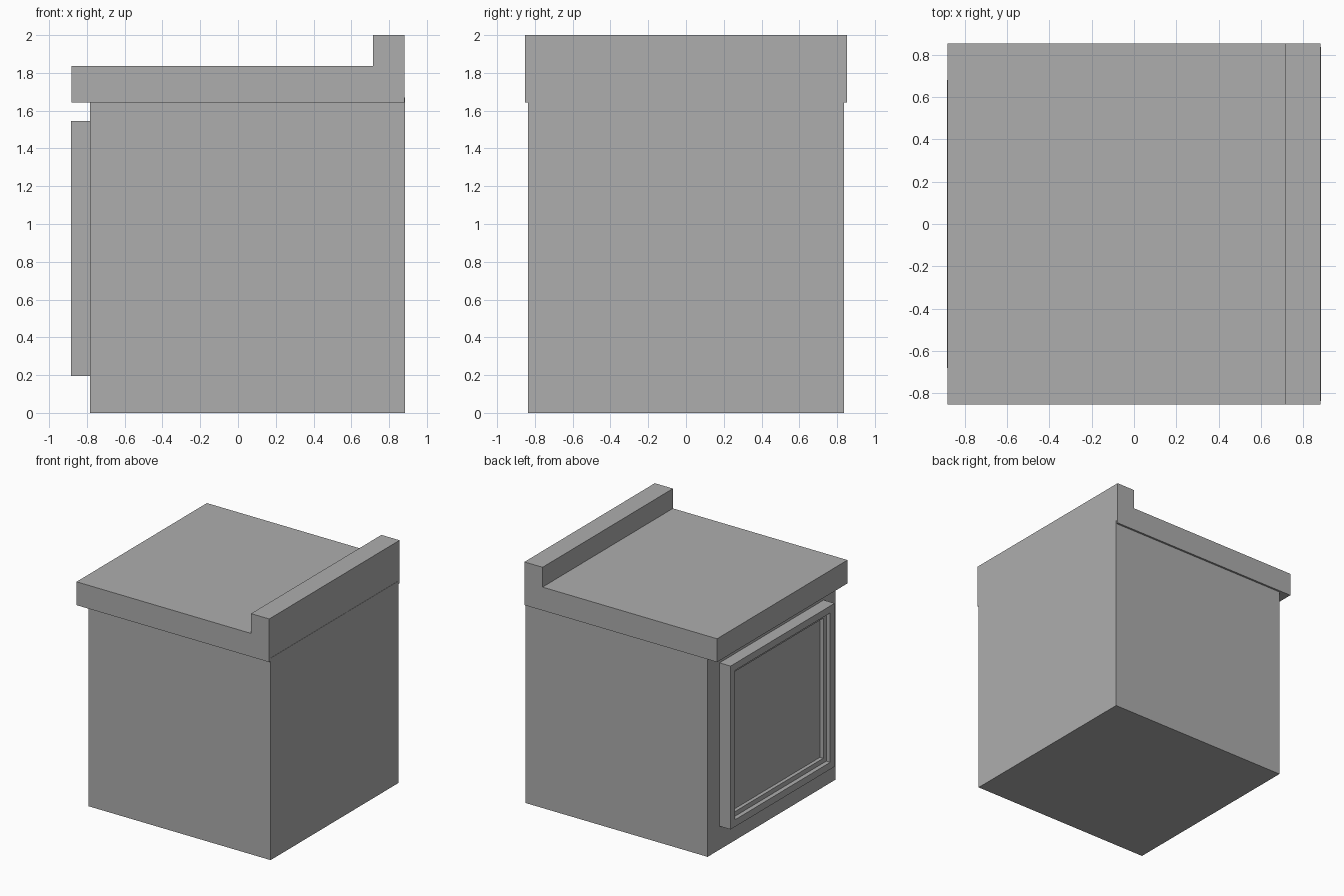
import bpy
import bmesh

cube = bpy.data.objects.get("Cube")
if cube:
    bpy.data.objects.remove(cube, do_unlink=True)

GREY = (0.42, 0.42, 0.42, 1.0)
grey = bpy.data.materials.new("plain_grey")
grey.use_nodes = True
grey.diffuse_color = GREY
grey.node_tree.nodes["Principled BSDF"].inputs["Base Color"].default_value = GREY


def add_object(name, bm):
    bmesh.ops.recalc_face_normals(bm, faces=bm.faces)
    mesh = bpy.data.meshes.new(name)
    bm.to_mesh(mesh)
    bm.free()
    mesh.materials.append(grey)
    obj = bpy.data.objects.new(name, mesh)
    bpy.context.collection.objects.link(obj)
    return obj


def make_box(x0, x1, half_depth, z0, z1):
    bm = bmesh.new()
    bmesh.ops.create_cube(bm, size=1)
    for v in bm.verts:
        v.co.x = x0 if v.co.x < 0 else x1
        v.co.y = half_depth if v.co.y > 0 else -half_depth
        v.co.z = z0 if v.co.z < 0 else z1
    return bm


# Cabinet body, its back a hair proud of the worktop
add_object("cabinet_body", make_box(-0.783, 0.884, 0.836, 0, 1.67))

# Worktop with a raised upstand, extruded from its side profile
profile = [(-0.881, 1.643), (0.882, 1.643), (0.882, 2), (0.716, 2),
           (0.716, 1.836), (-0.881, 1.836)]
bm = bmesh.new()
side = bm.faces.new([bm.verts.new((x, -0.852, z)) for x, z in profile])
swept = bmesh.ops.extrude_face_region(bm, geom=[side])["geom"]
for v in swept:
    if isinstance(v, bmesh.types.BMVert):
        v.co.y = 0.852
add_object("worktop", bm)

# Door with two stepped recesses
bm = make_box(-0.884, -0.783, 0.68, 0.194, 1.545)
panel = min(bm.faces, key=lambda f: f.calc_center_median().x)
for border, recess in ((0.082, 0.036), (0.055, 0.03)):
    bmesh.ops.inset_region(bm, faces=[panel], thickness=border)
    bmesh.ops.inset_region(bm, faces=[panel], thickness=0)
    for v in panel.verts:
        v.co.x += recess
add_object("door", bm)
